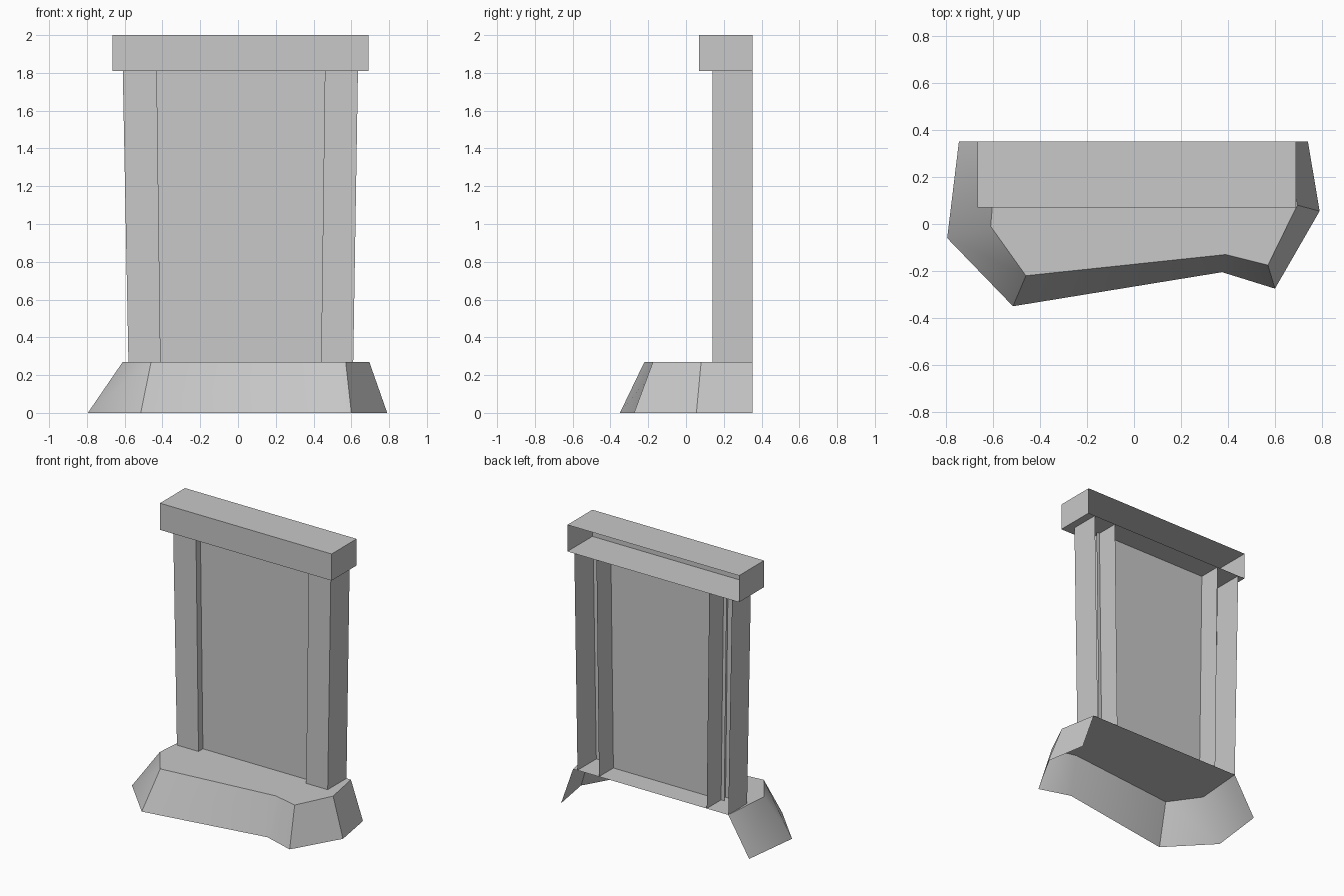
import bpy

cube = bpy.data.objects.get("Cube")
if cube:
    bpy.data.objects.remove(cube, do_unlink=True)

stone = bpy.data.materials.new("plain grey")
stone.use_nodes = True
GREY = (0.58, 0.58, 0.58, 1)
stone.diffuse_color = GREY
stone.node_tree.nodes["Principled BSDF"].inputs["Base Color"].default_value = GREY

BACK = 0.352
BASE_TOP, CAP_BOTTOM, TOP = 0.27, 1.81, 2.0


def loft(name, low, z_low, high, z_high, top=False, bottom=False, soft=()):
    """Open-backed sheet between two paths; corners listed in soft shade smoothly."""
    n = len(low)
    verts = [(x, y, z_low) for x, y in low] + [(x, y, z_high) for x, y in high]
    faces = [(i, i + 1, n + i + 1, n + i) for i in range(n - 1)]
    if top:
        faces.append(tuple(range(n, 2 * n)))
    if bottom:
        faces.append(tuple(reversed(range(n))))
    mesh = bpy.data.meshes.new(name)
    mesh.from_pydata(verts, [], faces)
    mesh.materials.append(stone)
    mesh.polygons.foreach_set("use_smooth", [bool(soft)] * len(faces))
    for edge in mesh.edges:
        a, b = sorted(edge.vertices)
        edge.use_edge_sharp = not (b - a == n and a in soft)
    mesh.update()
    obj = bpy.data.objects.new(name, mesh)
    bpy.context.collection.objects.link(obj)
    return obj


def channel(x0, x1, front):
    """Three-sided path that is open at the back."""
    return [(x0, BACK), (x0, front), (x1, front), (x1, BACK)]


# Flared plinth, open below and behind
foot = [(-0.745, BACK), (-0.795, -0.06), (-0.515, -0.35), (0.375, -0.205),
        (0.60, -0.275), (0.79, 0.055), (0.74, BACK)]
ledge = [(-0.58, BACK), (-0.61, -0.01), (-0.46, -0.22), (0.39, -0.13),
         (0.57, -0.175), (0.695, 0.08), (0.645, BACK)]
loft("plinth", foot, 0, ledge, BASE_TOP, top=True, soft=(1, 3))

# Two pillars that lean slightly outward
for name, low, high in (("right_pillar", (-0.58, -0.41), (-0.61, -0.43)),
                        ("left_pillar", (0.44, 0.61), (0.46, 0.635))):
    loft(name, channel(*low, 0.14), BASE_TOP, channel(*high, 0.14), CAP_BOTTOM)

# Recessed panel, tucked slightly into the pillars
PANEL = 0.19
loft("panel", [(-0.435, PANEL), (0.465, PANEL)], BASE_TOP,
     [(-0.455, PANEL), (0.485, PANEL)], CAP_BOTTOM)

# Lintel across the top, open behind
lintel = channel(-0.665, 0.69, 0.07)
loft("lintel", lintel, CAP_BOTTOM, lintel, TOP, top=True, bottom=True)
